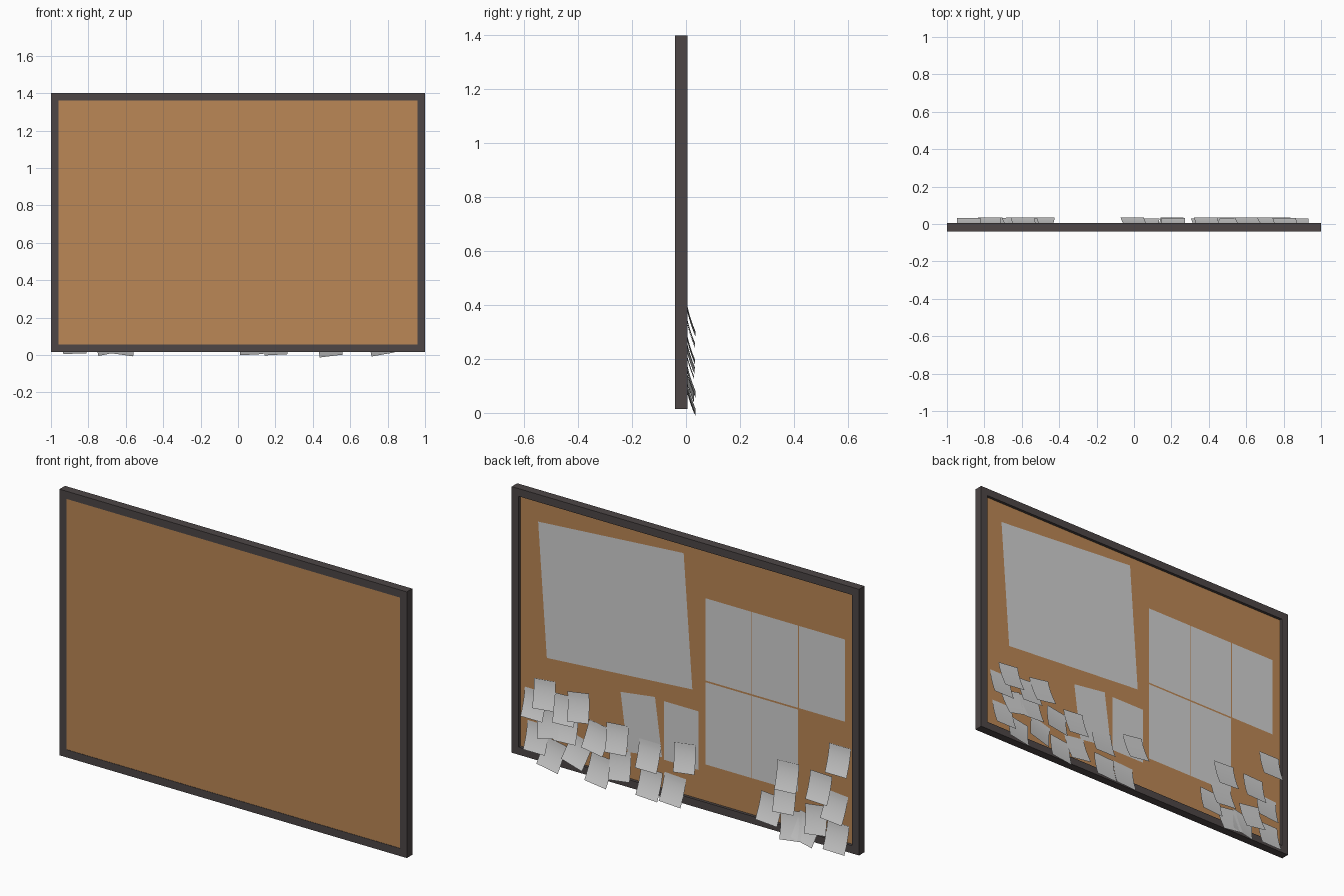
import bpy, bmesh, math

if "Cube" in bpy.data.objects:
    bpy.data.objects.remove(bpy.data.objects["Cube"])


def material(name, rgb):
    m = bpy.data.materials.new(name)
    m.diffuse_color = (*rgb, 1)
    m.use_nodes = True
    m.node_tree.nodes["Principled BSDF"].inputs["Base Color"].default_value = m.diffuse_color
    return m


CORK = material("cork", (0.50, 0.245, 0.092))
FRAME = material("dark frame", (0.075, 0.062, 0.062))
PAPER = material("paper", (0.64, 0.64, 0.64))


def finish(bm, name, mat):
    me = bpy.data.meshes.new(name)
    bm.to_mesh(me)
    bm.free()
    me.materials.append(mat)
    ob = bpy.data.objects.new(name, me)
    bpy.context.collection.objects.link(ob)
    return ob


def box(name, x0, x1, y0, y1, z0, z1, mat):
    bm = bmesh.new()
    bmesh.ops.create_cube(bm, size=1)
    for v in bm.verts:
        v.co = ((x0 + x1) / 2 + v.co.x * (x1 - x0),
                (y0 + y1) / 2 + v.co.y * (y1 - y0),
                (z0 + z1) / 2 + v.co.z * (z1 - z0))
    return finish(bm, name, mat)


def sheet(name, x, z, w, h, turn, y, curl=0.0, steps=1):
    """Paper on the back face, turned counter-clockwise as seen from behind."""
    a = math.radians(turn)
    bm = bmesh.new()
    rows = []
    for i in range(steps + 1):
        t = i / steps                      # 0 at the top edge, 1 at the bottom
        row = []
        for side in (-0.5, 0.5):
            u, v = side * w, (0.5 - t) * h
            row.append(bm.verts.new((x - (u * math.cos(a) - v * math.sin(a)),
                                     y + curl * t ** 1.6,
                                     z + u * math.sin(a) + v * math.cos(a))))
        rows.append(row)
    for up, low in zip(rows, rows[1:]):
        f = bm.faces.new((low[0], low[1], up[1], up[0]))
        f.smooth = steps > 1
    return finish(bm, name, PAPER)


# Frame bars and cork panel
Y0, Y1, Z0, Z1, B = -0.04, 0.005, 0.015, 1.4, 0.04
box("frame_top", -1, 1, Y0, Y1, Z1 - B, Z1, FRAME)
box("frame_bottom", -1, 1, Y0, Y1, Z0, Z0 + B, FRAME)
box("frame_left", -1, -1 + B, Y0, Y1, Z0 + B, Z1 - B, FRAME)
box("frame_right", 1 - B, 1, Y0, Y1, Z0 + B, Z1 - B, FRAME)
box("cork_panel", -1 + B, 1 - B, Y0 + 0.002, -0.01, Z0 + B, Z1 - B, CORK)

# Large poster and two loose pages
sheet("poster", 0.413, 0.933, 0.84, 0.698, 4.1, -0.008)
sheet("page_tilted", 0.263, 0.354, 0.20, 0.305, 7.6, -0.008)
sheet("page_straight", 0.033, 0.358, 0.20, 0.305, 0, -0.008)

# Grid of pages, three above and two below
for i in range(5):
    sheet("grid_page", -0.238 - 0.27 * (i % 3), 0.896 if i < 3 else 0.459,
          0.265, 0.428, 0, -0.008)

# Curling sticky notes: x, z, turn
NOTES = [
    (0.87, 0.303, 0), (0.81, 0.370, 6), (0.69, 0.324, 3), (0.61, 0.359, 9),
    (0.855, 0.134, 0), (0.79, 0.225, 13), (0.68, 0.233, 3), (0.763, 0.072, -10),
    (0.62, 0.124, -16), (0.51, 0.225, -9), (0.39, 0.253, 5), (0.49, 0.064, -7),
    (0.376, 0.115, 8), (0.21, 0.212, 0), (0.0, 0.257, 8), (0.20, 0.071, -3),
    (0.07, 0.072, -3),
    (-0.884, 0.481, 0), (-0.775, 0.311, -2), (-0.757, 0.140, 8),
    (-0.861, 0.230, -5), (-0.873, 0.077, -1), (-0.59, 0.319, 3),
    (-0.491, 0.127, -4), (-0.572, 0.200, 5), (-0.70, 0.076, -12),
    (-0.613, 0.071, 8),
]
for i, (x, z, turn) in enumerate(NOTES):
    sheet("sticky_note", x, z, 0.125, 0.14, turn, -0.006 + 0.002 * (i % 4),
          curl=0.036, steps=8)
